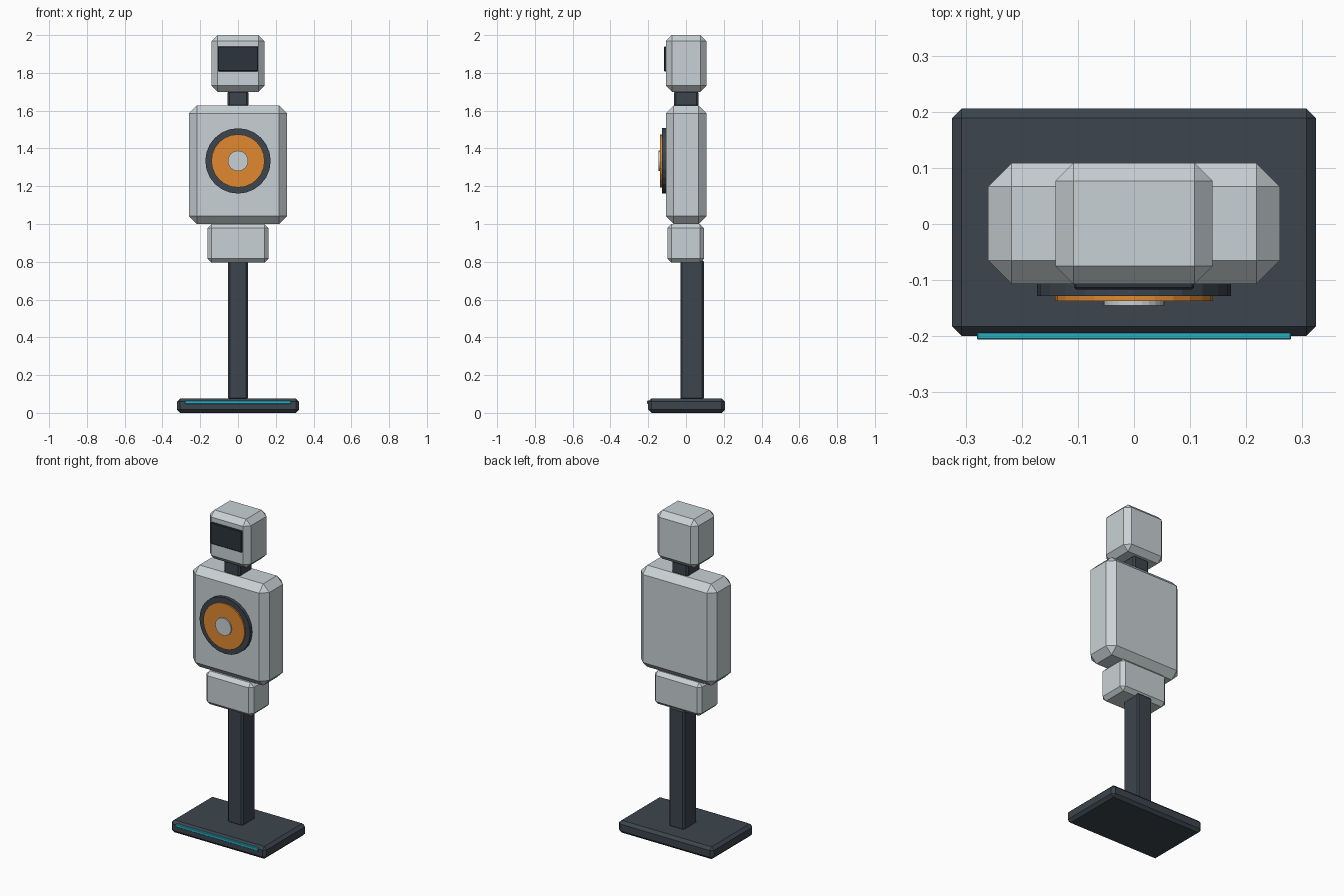
import bpy, bmesh, math
from mathutils import Matrix

if "Cube" in bpy.data.objects:
    bpy.data.objects.remove(bpy.data.objects["Cube"])


def material(name, rgb):
    m = bpy.data.materials.new(name)
    m.diffuse_color = (*rgb, 1)
    m.use_nodes = True
    m.node_tree.nodes["Principled BSDF"].inputs["Base Color"].default_value = m.diffuse_color
    return m


LIGHT = material("light_shell", (0.58, 0.64, 0.66))
DARK = material("dark_frame", (0.045, 0.06, 0.075))
ORANGE = material("orange", (0.75, 0.25, 0.03))
TEAL = material("teal", (0.02, 0.42, 0.52))
VISOR = material("visor_dark", (0.025, 0.033, 0.045))


def finish(name, bm, mat):
    bmesh.ops.recalc_face_normals(bm, faces=bm.faces)
    mesh = bpy.data.meshes.new(name)
    bm.to_mesh(mesh)
    bm.free()
    mesh.materials.append(mat)
    obj = bpy.data.objects.new(name, mesh)
    bpy.context.collection.objects.link(obj)
    return obj


def box(name, half_x, y, z, chamfer, mat):
    """Chamfered box, symmetric in x, spanning the y and z ranges."""
    bm = bmesh.new()
    bmesh.ops.create_cube(bm, size=1)
    for v in bm.verts:
        v.co = (2 * half_x * v.co.x,
                sum(y) / 2 + (y[1] - y[0]) * v.co.y,
                sum(z) / 2 + (z[1] - z[0]) * v.co.z)
    bmesh.ops.bevel(bm, geom=bm.edges[:], offset=chamfer, segments=1,
                    affect='EDGES', clamp_overlap=True)
    return finish(name, bm, mat)


def disc(name, radius, y, z, mat, sides=24):
    """Disc facing the front."""
    bm = bmesh.new()
    place = Matrix.Translation((0, sum(y) / 2, z)) @ Matrix.Rotation(math.pi / 2, 4, 'X')
    bmesh.ops.create_cone(bm, cap_ends=True, segments=sides, radius1=radius,
                          radius2=radius, depth=y[1] - y[0], matrix=place)
    return finish(name, bm, mat)


# Base plate with glowing front strip, and the post
box("base", 0.324, (-0.20, 0.206), (0, 0.076), 0.017, DARK)
box("base_strip", 0.28, (-0.206, -0.19), (0.048, 0.065), 0.002, TEAL)
box("post", 0.052, (-0.03, 0.095), (0.07, 0.81), 0.009, DARK)

# Body
box("hips", 0.162, (-0.099, 0.095), (0.795, 1.0), 0.022, LIGHT)
box("torso", 0.26, (-0.107, 0.109), (1.0, 1.627), 0.042, LIGHT)
box("neck", 0.055, (-0.064, 0.065), (1.62, 1.705), 0.01, DARK)

# Head and visor
box("head", 0.14, (-0.107, 0.109), (1.70, 2.0), 0.032, LIGHT)
box("visor", 0.107, (-0.117, -0.095), (1.808, 1.94), 0.004, VISOR)

# Stacked chest discs
disc("chest_ring", 0.173, (-0.128, -0.09), 1.334, DARK)
disc("chest_disc", 0.141, (-0.137, -0.10), 1.334, ORANGE)
disc("chest_hub", 0.054, (-0.145, -0.11), 1.334, LIGHT)
